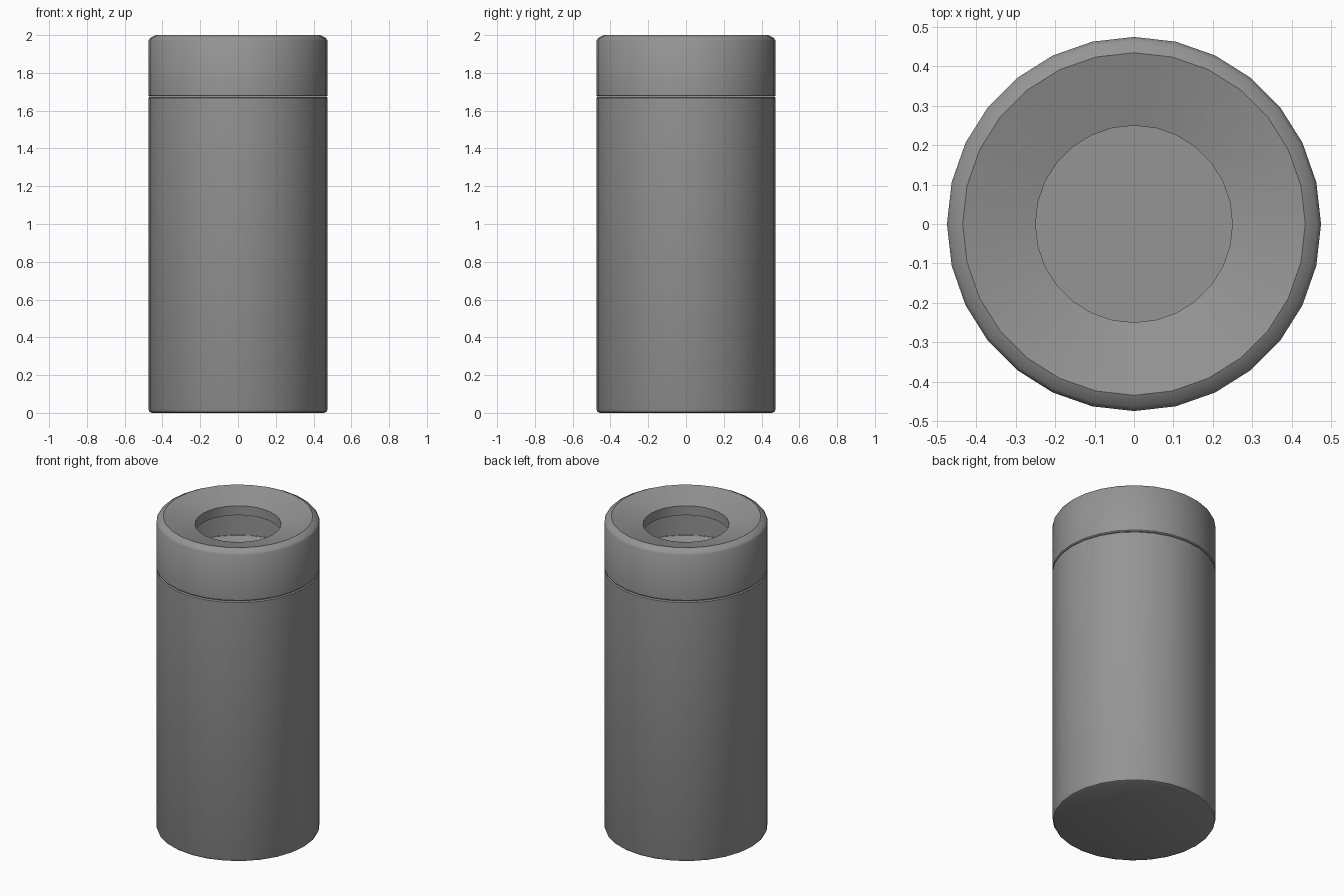
import bpy
import bmesh
from math import cos, sin, pi, radians

SIDES = 28

cube = bpy.data.objects.get("Cube")
if cube:
    bpy.data.objects.remove(cube, do_unlink=True)

grey = bpy.data.materials.new("plain_grey")
grey.use_nodes = True
colour = (0.3, 0.3, 0.3, 1)
grey.diffuse_color = colour
grey.node_tree.nodes["Principled BSDF"].inputs["Base Color"].default_value = colour


def lathe(name, profile, closed=False):
    """Spin (radius, height) points round z; an open profile is capped at both ends."""
    bm = bmesh.new()
    rings = [[bm.verts.new((r * cos(2 * pi * i / SIDES), r * sin(2 * pi * i / SIDES), z))
              for i in range(SIDES)] for r, z in profile]
    pairs = list(zip(rings, rings[1:]))
    if closed:
        pairs.append((rings[-1], rings[0]))
    else:
        bm.faces.new(rings[0])
        bm.faces.new(rings[-1])
    for low, high in pairs:
        for i in range(SIDES):
            j = (i + 1) % SIDES
            bm.faces.new((low[i], low[j], high[j], high[i]))
    bmesh.ops.recalc_face_normals(bm, faces=bm.faces)
    mesh = bpy.data.meshes.new(name)
    bm.to_mesh(mesh)
    bm.free()
    mesh.materials.append(grey)
    obj = bpy.data.objects.new(name, mesh)
    bpy.context.collection.objects.link(obj)
    bpy.ops.object.select_all(action="DESELECT")
    obj.select_set(True)
    bpy.context.view_layer.objects.active = obj
    bpy.ops.object.shade_smooth_by_angle(angle=radians(35))
    return obj


# Body with softened edges and a shallow recess under the lid
lathe("body", [(0.455, 0), (0.469, 0.006), (0.475, 0.02),
               (0.475, 1.666), (0.469, 1.672), (0.44, 1.672),
               (0.42, 1.64)])

# Hollow lid: chamfered rim, dished top and a short throat
lathe("lid", [(0.44, 1.674), (0.469, 1.674), (0.475, 1.68),
              (0.475, 1.97), (0.465, 1.985), (0.435, 2.0),
              (0.25, 1.95), (0.25, 1.89), (0.44, 1.86)], closed=True)
